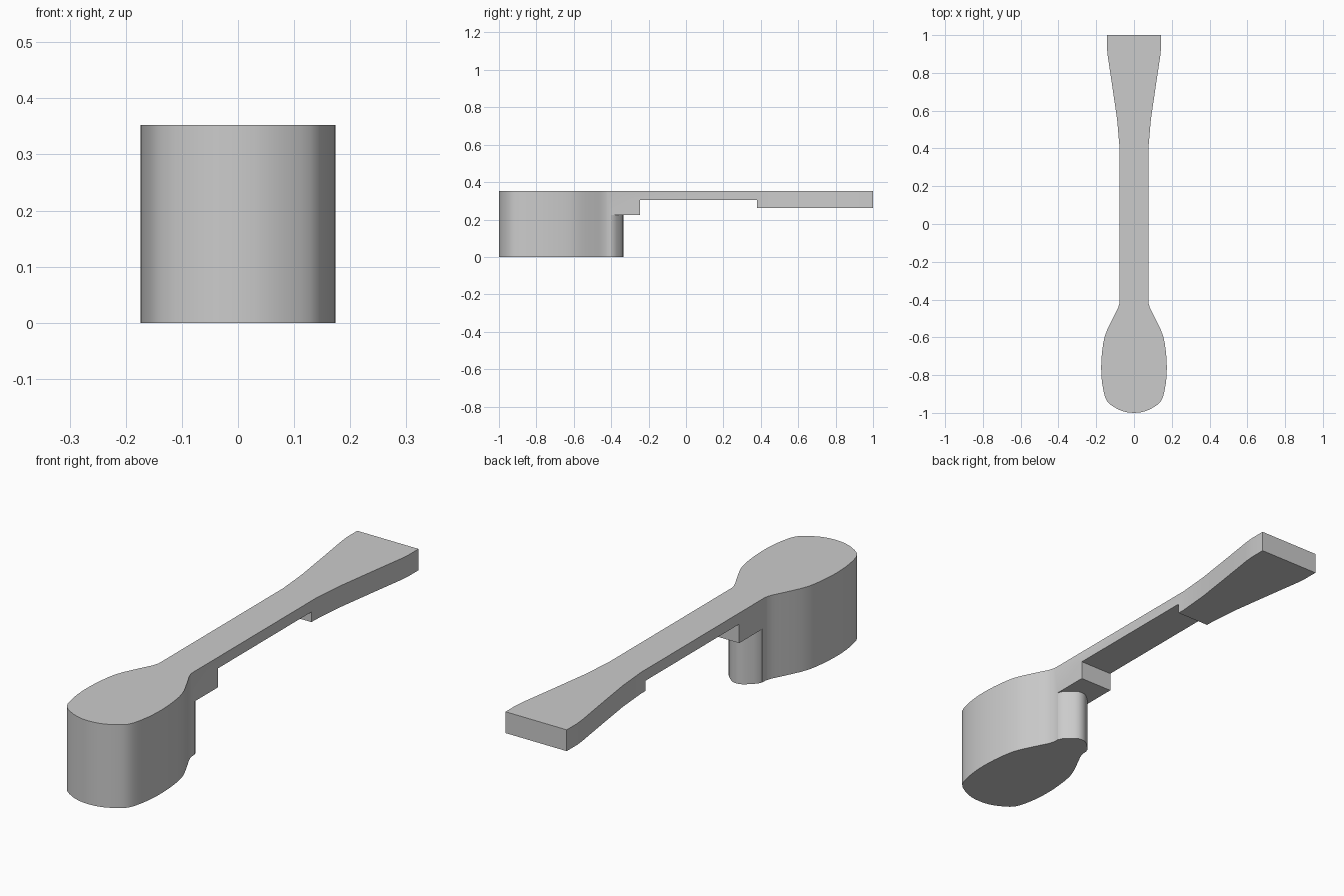
import bpy, bmesh
from mathutils import Vector

if "Cube" in bpy.data.objects:
    bpy.data.objects.remove(bpy.data.objects["Cube"])

TOP = 0.352


def prism(name, base, sweep):
    """Solid made by sweeping a flat polygon along a vector."""
    bm = bmesh.new()
    face = bm.faces.new([bm.verts.new(p) for p in base])
    out = bmesh.ops.extrude_face_region(bm, geom=[face])
    moved = [g for g in out["geom"] if isinstance(g, bmesh.types.BMVert)]
    bmesh.ops.translate(bm, verts=moved, vec=Vector(sweep))
    bmesh.ops.recalc_face_normals(bm, faces=bm.faces)
    mesh = bpy.data.meshes.new(name)
    bm.to_mesh(mesh)
    bm.free()
    obj = bpy.data.objects.new(name, mesh)
    bpy.context.collection.objects.link(obj)
    return obj


def mirrored(half, z):
    """Closed outline from half-width points (x, y); x = 0 is not doubled."""
    left = [(-x, y) for x, y in reversed(half) if x > 0]
    return [(x, y, z) for x, y in half + left]


def spline(pts, n=3):
    """Smooth curve through the points."""
    p = [Vector(q) for q in pts]
    p = [2 * p[0] - p[1]] + p + [2 * p[-1] - p[-2]]
    out = []
    for a, b, c, d in zip(p, p[1:], p[2:], p[3:]):
        for i in range(n):
            t = i / n
            v = 0.5 * (2 * b + (c - a) * t + (2 * a - 5 * b + 4 * c - d) * t * t
                       + (3 * b - a - 3 * c + d) * t ** 3)
            out.append((v.x, v.y))
    return out + [tuple(pts[-1])]


def boolean(obj, other, op):
    mod = obj.modifiers.new(op.lower(), "BOOLEAN")
    mod.operation, mod.object, mod.solver = op, other, "EXACT"
    bpy.context.view_layer.objects.active = obj
    bpy.ops.object.modifier_apply(modifier=mod.name)
    bpy.data.objects.remove(other, do_unlink=True)


# Full plan outline: rounded head, straight handle, flared tail
head = spline([(0, -1), (0.045, -0.995), (0.095, -0.975), (0.143, -0.938),
               (0.164, -0.87), (0.173, -0.79), (0.171, -0.70),
               (0.155, -0.595), (0.115, -0.505), (0.087, -0.45), (0.077, -0.42)])
tail = [(0.077, 0.41), (0.089, 0.55), (0.115, 0.73), (0.139, 0.89),
        (0.143, 0.93), (0.143, 1.0)]
scoop = prism("scoop_body", mirrored(head + tail, 0), (0, 0, TOP))

# Stepped underside: neck block, thin handle, thicker tail
steps = [(-0.40, -0.1), (-0.40, 0.225), (-0.245, 0.225), (-0.245, 0.305),
         (0.38, 0.305), (0.38, 0.262), (1.1, 0.262), (1.1, -0.1)]
cutter = prism("underside_cutter", [(-0.5, y, z) for y, z in steps], (1, 0, 0))
boolean(scoop, cutter, "DIFFERENCE")

# Rounded back tip of the head, below the neck block
tip = [(0.07, -0.45), (0.0765, -0.402), (0.071, -0.385), (0.058, -0.37),
       (0.044, -0.357), (0.031, -0.346), (0.016, -0.337), (0, -0.335)]
boolean(scoop, prism("head_tip", mirrored(tip, 0), (0, 0, 0.25)), "UNION")

# Smooth curved walls, crisp edges
scoop.select_set(True)
bpy.context.view_layer.objects.active = scoop
bpy.ops.object.shade_smooth_by_angle(angle=0.52)
